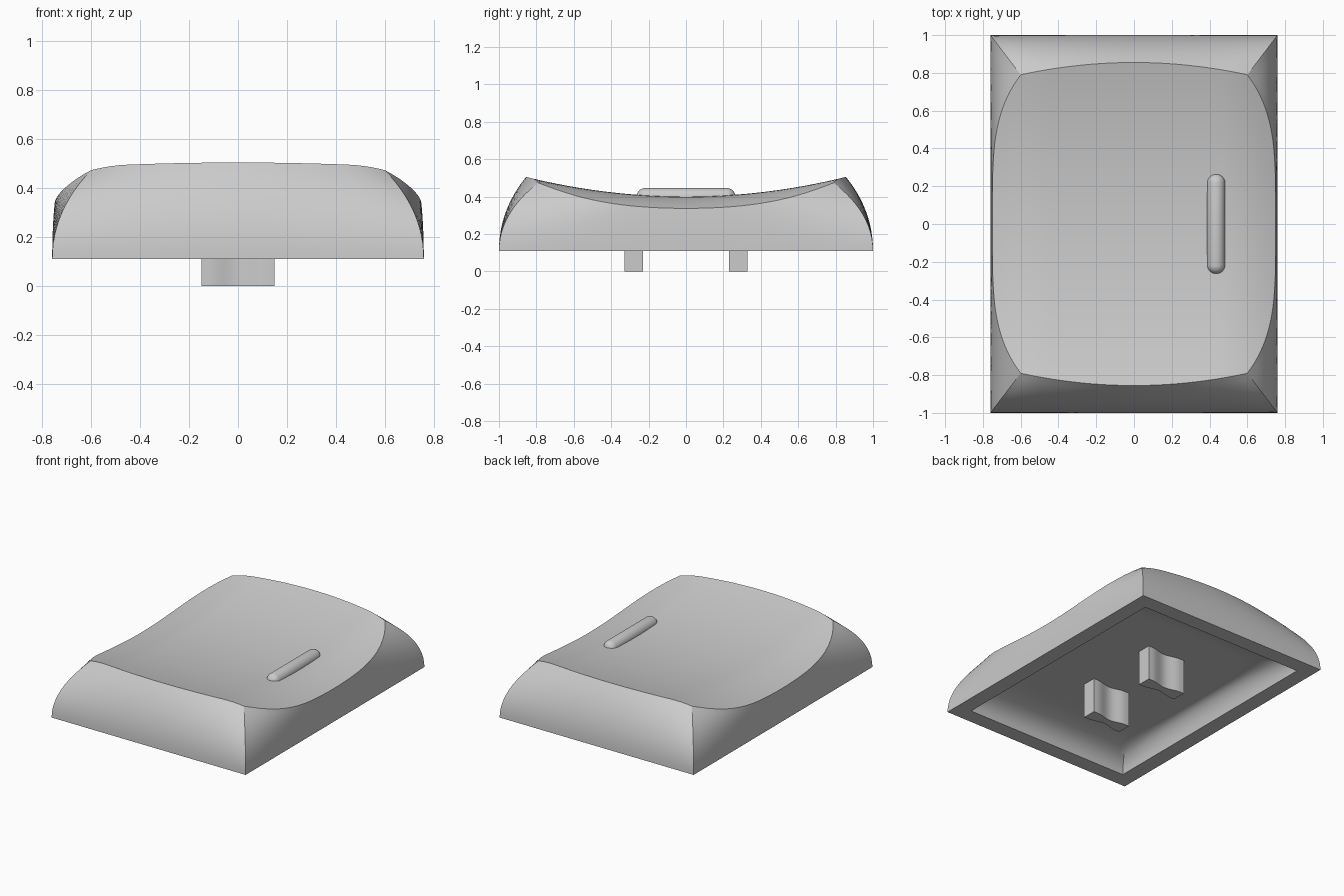
import bpy, bmesh, math
from mathutils import Vector, Matrix

cube = bpy.data.objects.get("Cube")
if cube:
    bpy.data.objects.remove(cube, do_unlink=True)

N = 32          # divisions along each side of the cap
LEVELS = 12     # divisions up each curved wall
RIM_Z = 0.11
CEILING_Z = 0.25

grey = bpy.data.materials.new("plain_grey")
grey.use_nodes = True
grey.diffuse_color = (0.6, 0.6, 0.6, 1)
grey.node_tree.nodes["Principled BSDF"].inputs["Base Color"].default_value = (0.6, 0.6, 0.6, 1)


def finish(name, bm):
    """Turn a bmesh into a shaded, coloured object."""
    bmesh.ops.remove_doubles(bm, verts=bm.verts, dist=0.0001)
    bmesh.ops.recalc_face_normals(bm, faces=bm.faces)
    mesh = bpy.data.meshes.new(name)
    bm.to_mesh(mesh)
    bm.free()
    mesh.materials.append(grey)
    ob = bpy.data.objects.new(name, mesh)
    bpy.context.collection.objects.link(ob)
    bpy.ops.object.select_all(action='DESELECT')
    ob.select_set(True)
    bpy.context.view_layer.objects.active = ob
    bpy.ops.object.shade_smooth_by_angle(angle=math.radians(30))
    return ob


def top_point(u, v):
    """Scooped top: dished along y, falling away near the two long sides."""
    x = u * (0.75 - 0.15 * v ** 4)
    y = v * (0.855 - 0.065 * u * u)
    z = 0.40 + 0.105 * (y / 0.855) ** 2 - 0.7 * max(0, abs(x) - 0.45) ** 2
    return Vector((x, y, z))


def outer_wall(u, v, t):
    base, end = Vector((0.76 * u, v, RIM_Z)), top_point(u, v)
    mid = Vector((base.x, base.y, RIM_Z + 0.55 * (end.z - RIM_Z)))
    return base * (1 - t) ** 2 + mid * 2 * t * (1 - t) + end * t * t


def inner_wall(u, v, t):
    base, end = Vector((0.65 * u, 0.89 * v, RIM_Z)), top_point(u, v) * 0.72
    end.z = CEILING_Z
    mid = Vector((base.x * 0.96, base.y * 0.96, CEILING_Z))
    return base * (1 - t) ** 2 + mid * 2 * t * (1 - t) + end * t * t


# Cap shell: ceiling, inner wall, rim, outer wall, then the scooped top
steps = [2 * i / N - 1 for i in range(N)]
perimeter = ([(s, -1) for s in steps] + [(1, s) for s in steps]
             + [(-s, 1) for s in steps] + [(-1, -s) for s in steps])
bm = bmesh.new()
rings = [[bm.verts.new(wall(u, v, t)) for u, v in perimeter]
         for wall, ts in ((inner_wall, range(LEVELS, -1, -1)), (outer_wall, range(LEVELS + 1)))
         for t in (k / LEVELS for k in ts)]
for a, b in zip(rings, rings[1:]):
    for i in range(len(a)):
        j = (i + 1) % len(a)
        bm.faces.new((a[i], a[j], b[j], b[i]))
bm.faces.new(rings[0])
axis = steps + [1]
grid = [[bm.verts.new(top_point(u, v)) for u in axis] for v in axis]
for r in range(N):
    for c in range(N):
        bm.faces.new((grid[r][c], grid[r][c + 1], grid[r + 1][c + 1], grid[r + 1][c]))
finish("cap_shell", bm)

# Raised finger ridge: a sphere stretched along y into a capsule
bm = bmesh.new()
bmesh.ops.create_uvsphere(bm, u_segments=32, v_segments=17, radius=0.048,
                          matrix=Matrix.Rotation(math.pi / 2, 4, 'X'))
for vert in bm.verts:
    vert.co += Vector((0.435, math.copysign(0.217, vert.co.y), 0.398))
finish("finger_ridge", bm)


# Two mounting prongs, waisted in the middle of both broad faces
def prong(name, y):
    bm = bmesh.new()
    xs = [0.15 * (i / 12 - 1) for i in range(25)]

    def half(x):
        return 0.05 - 0.011 * (1 + math.cos(math.pi * x / 0.12)) * (abs(x) < 0.12)

    outline = [(x, y - half(x)) for x in xs] + [(x, y + half(x)) for x in reversed(xs)]
    low, high = ([bm.verts.new((px, py, z)) for px, py in outline] for z in (0, CEILING_Z + 0.02))
    bm.faces.new(low)
    bm.faces.new(high)
    for i in range(len(low)):
        j = (i + 1) % len(low)
        bm.faces.new((low[i], low[j], high[j], high[i]))
    finish(name, bm)


prong("front_prong", -0.28)
prong("back_prong", 0.28)
